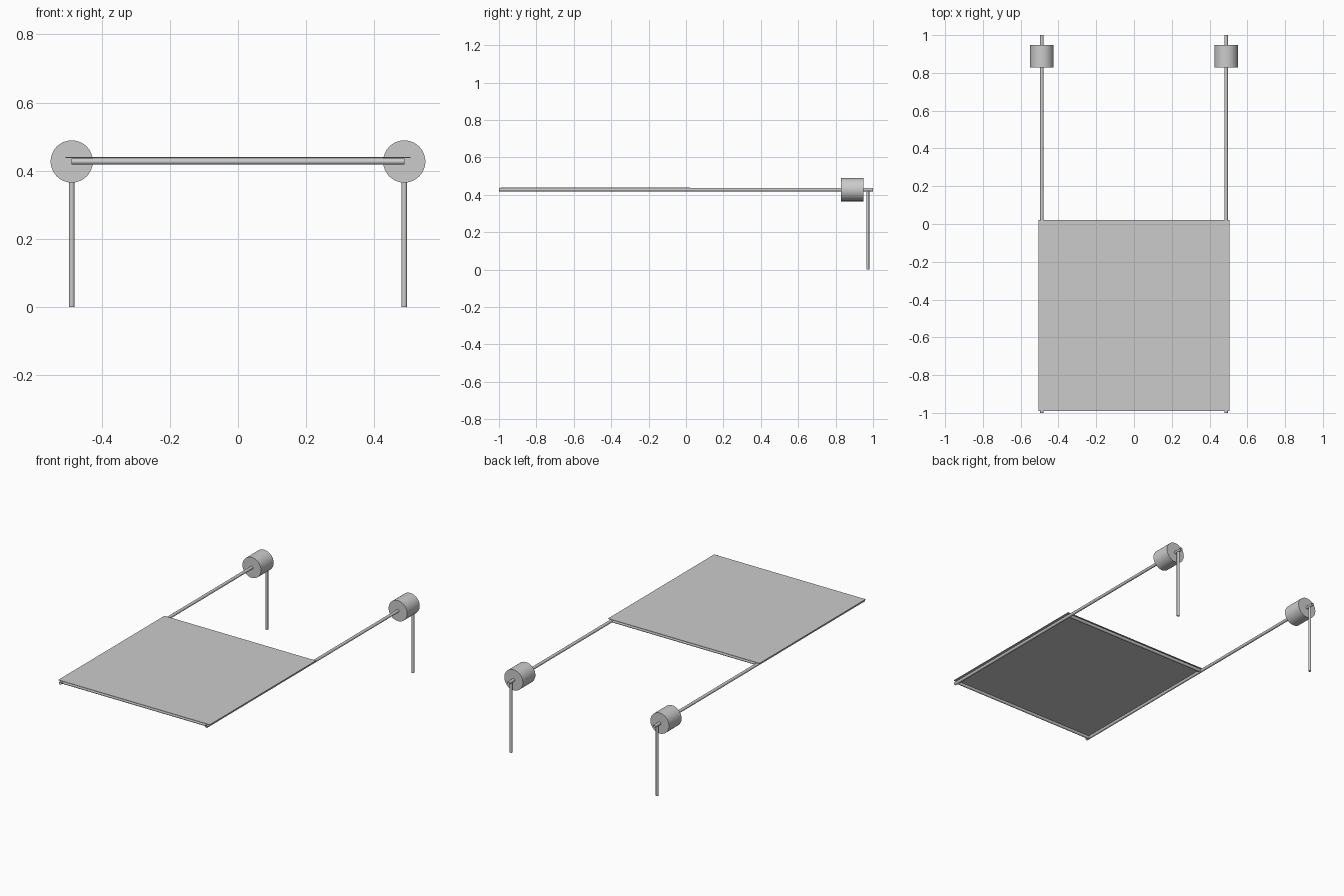
import bpy, bmesh
from mathutils import Vector

if "Cube" in bpy.data.objects:
    bpy.data.objects.remove(bpy.data.objects["Cube"])

ROD_X, ROD_Z = 0.488, 0.427


def tube(name, a, b, r, sides=24, caps=True):
    """Cylinder running from point a to point b."""
    a, b = Vector(a), Vector(b)
    bm = bmesh.new()
    bmesh.ops.create_cone(bm, cap_ends=caps, segments=sides,
                          radius1=r, radius2=r, depth=(b - a).length)
    mesh = bpy.data.meshes.new(name)
    bm.to_mesh(mesh)
    bm.free()
    ob = bpy.data.objects.new(name, mesh)
    ob.location = (a + b) / 2
    ob.rotation_mode = 'QUATERNION'
    ob.rotation_quaternion = (b - a).to_track_quat('Z', 'Y')
    bpy.context.collection.objects.link(ob)
    bpy.ops.object.select_all(action='DESELECT')
    ob.select_set(True)
    bpy.context.view_layer.objects.active = ob
    bpy.ops.object.shade_smooth_by_angle()
    return ob


# Side rods (open tubes), drums and rear legs
for side, s in (("left", -1), ("right", 1)):
    x = s * ROD_X
    tube(side + "_rod", (x, -1, ROD_Z), (x, 1, ROD_Z), 0.009, caps=False)
    tube(side + "_drum", (x, 0.828, ROD_Z), (x, 0.948, ROD_Z), 0.062, sides=48)
    tube(side + "_leg", (x, 0.972, 0), (x, 0.972, ROD_Z - 0.008), 0.008)

# Cross bars under the front and back edges of the panel
for name, y in (("front_bar", -0.98), ("back_bar", 0.01)):
    tube(name, (-ROD_X, y, ROD_Z), (ROD_X, y, ROD_Z), 0.009)

# Thin flat panel stretched over the frame
bpy.ops.mesh.primitive_cube_add(size=1, location=(0, -0.485, 0.438))
panel = bpy.context.object
panel.name = "panel"
panel.scale = (1.012, 1.012, 0.003)
